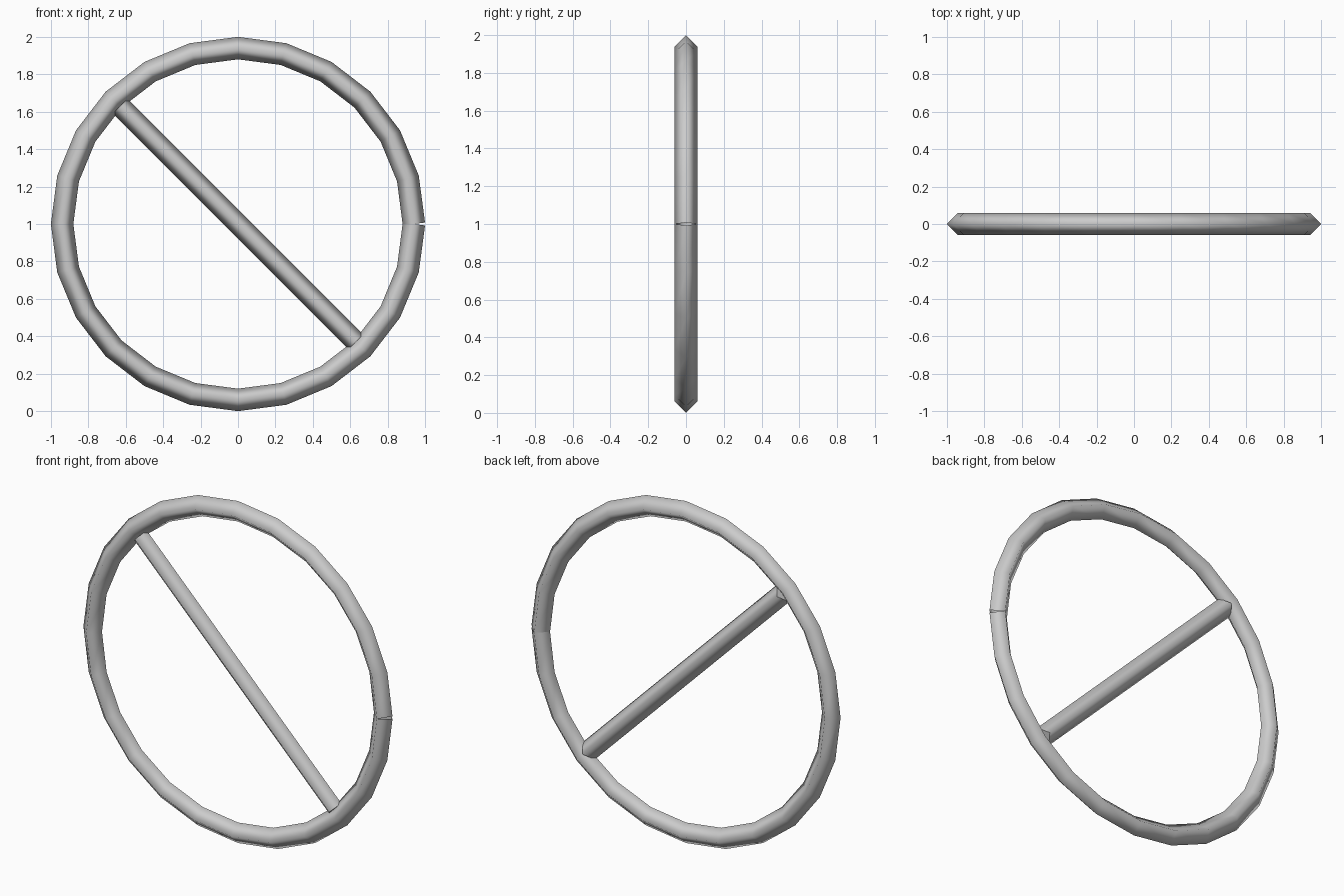
import bpy
import bmesh
from math import cos, sin, pi, radians
from mathutils import Vector

if "Cube" in bpy.data.objects:
    bpy.data.objects.remove(bpy.data.objects["Cube"], do_unlink=True)

grey = bpy.data.materials.new("plain grey")
grey.use_nodes = True
grey.diffuse_color = (0.6, 0.6, 0.6, 1)
grey.node_tree.nodes["Principled BSDF"].inputs["Base Color"].default_value = (0.6, 0.6, 0.6, 1)

CENTRE = Vector((0, 0, 1))
DEPTH = Vector((0, 1, 0))


def sweep(name, stations, radius, capped):
    """Sweep a diamond section along stations of (point, side direction)."""
    bm = bmesh.new()
    loops = []
    for point, side in stations:
        offsets = (side, DEPTH, -side, -DEPTH)
        loops.append([bm.verts.new(point + o * radius) for o in offsets])
    for a, b in zip(loops, loops[1:]):
        for i in range(4):
            j = (i + 1) % 4
            bm.faces.new((a[i], a[j], b[j], b[i])).smooth = True
    if capped:
        bm.faces.new(loops[0])
        bm.faces.new(loops[-1])
    bmesh.ops.recalc_face_normals(bm, faces=bm.faces)
    mesh = bpy.data.meshes.new(name)
    bm.to_mesh(mesh)
    bm.free()
    mesh.materials.append(grey)
    obj = bpy.data.objects.new(name, mesh)
    bpy.context.collection.objects.link(obj)
    return obj


def radial(angle):
    return Vector((cos(angle), 0, sin(angle)))


# Ring: open loop whose two ends are cut square to their segments, leaving a notch
SEGMENTS = 24
step = 2 * pi / SEGMENTS
ring = []
for k in range(SEGMENTS + 1):
    tilt = step / 2 if k == 0 else -step / 2 if k == SEGMENTS else 0
    ring.append((CENTRE + radial(k * step) * 0.94, radial(k * step + tilt)))
sweep("ring", ring, 0.06, False)

# Diagonal bar from upper -x to lower +x
along = radial(radians(-45))
across = radial(radians(45))
sweep("diagonal_bar", [(CENTRE + along * d, across) for d in (-0.89, 0.89)], 0.056, True)
